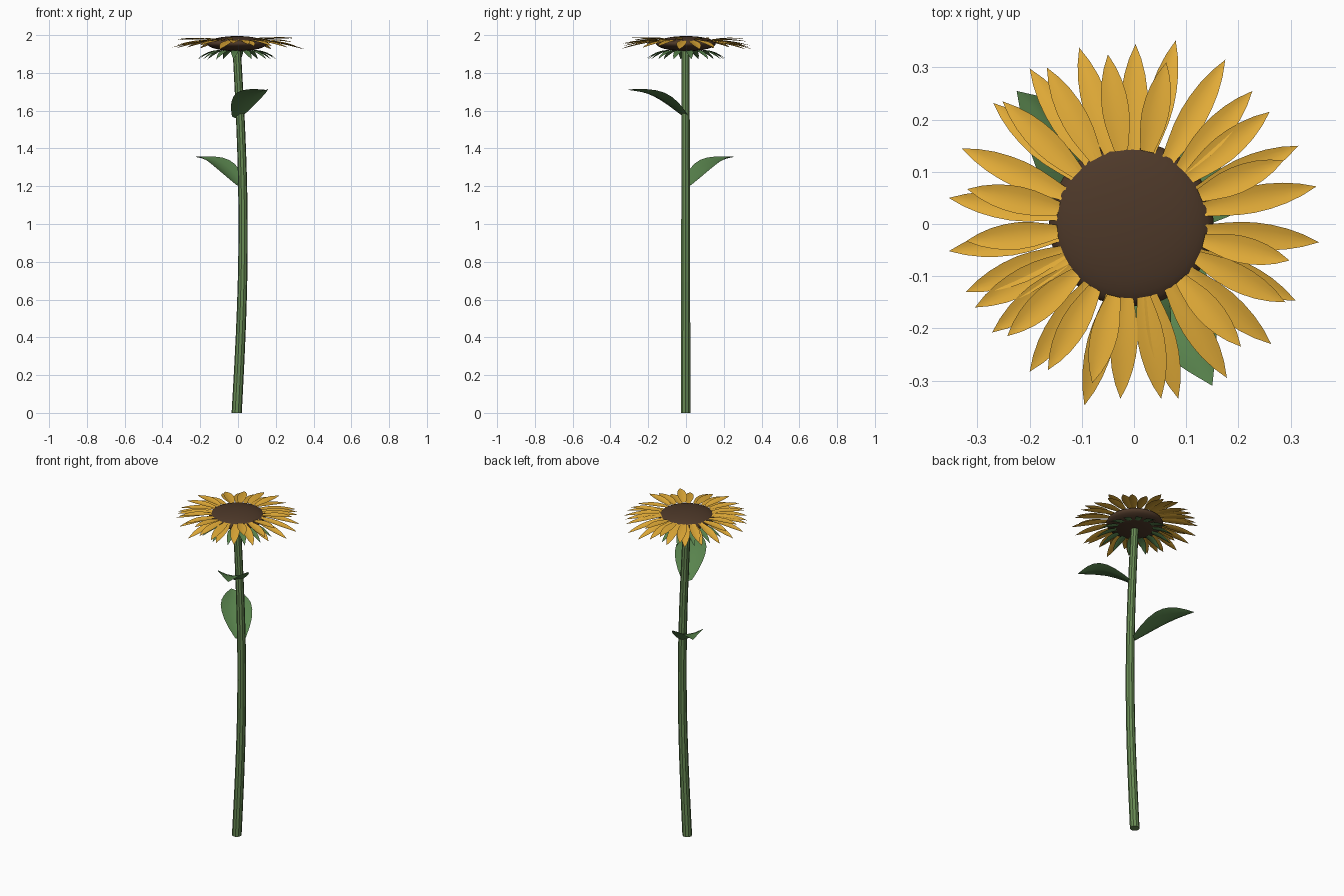
import bpy, bmesh, math
from mathutils import Vector

if "Cube" in bpy.data.objects:
    bpy.data.objects.remove(bpy.data.objects["Cube"])


def material(name, rgb):
    m = bpy.data.materials.new(name)
    m.diffuse_color = (*rgb, 1)
    m.use_nodes = True
    m.node_tree.nodes["Principled BSDF"].inputs["Base Color"].default_value = m.diffuse_color
    return m


GREEN = material("stem_green", (0.14, 0.26, 0.09))
LEAF = material("leaf_green", (0.10, 0.23, 0.075))
YELLOW = material("petal_yellow", (0.78, 0.42, 0.04))
BROWN = material("seed_brown", (0.075, 0.04, 0.022))


def finish(name, bm, mat, smooth=True):
    mesh = bpy.data.meshes.new(name)
    bm.to_mesh(mesh)
    bm.free()
    mesh.materials.append(mat)
    for p in mesh.polygons:
        p.use_smooth = smooth
    obj = bpy.data.objects.new(name, mesh)
    bpy.context.collection.objects.link(obj)
    return obj


def blade(bm, base, tip, widths, arch=0.0, cup=0.2):
    """Pointed strip from base to tip; edges cupped upward, midline arched."""
    base, tip = Vector(base), Vector(tip)
    side = Vector((-(tip.y - base.y), tip.x - base.x, 0)).normalized()
    rows, n = [], len(widths)
    for i, w in enumerate(widths):
        t = i / n
        mid = base.lerp(tip, t)
        mid.z += arch * math.sin(math.pi * t)
        rows.append([bm.verts.new(mid + side * (w * u) + Vector((0, 0, cup * w * u * u)))
                     for u in (-1, -0.5, 0, 0.5, 1)])
    end = bm.verts.new(tip)
    for a, b in zip(rows, rows[1:]):
        for k in range(4):
            bm.faces.new((a[k + 1], a[k], b[k], b[k + 1]))
    for k in range(4):
        bm.faces.new((rows[-1][k + 1], rows[-1][k], end))


CX = -0.005   # head centre in x


# stem: tapered tube with a gentle sideways bow
bm = bmesh.new()
rings, SIDES, STEPS = [], 10, 14
for i in range(STEPS + 1):
    t = i / STEPS
    r = 0.027 - 0.005 * t
    x = -0.007 + 0.034 * math.sin(math.pi * t)
    rings.append([bm.verts.new((x + r * math.cos(math.tau * k / SIDES),
                                -0.002 + r * math.sin(math.tau * k / SIDES), 1.93 * t))
                  for k in range(SIDES)])
for a, b in zip(rings, rings[1:]):
    for k in range(SIDES):
        j = (k + 1) % SIDES
        bm.faces.new((a[k], a[j], b[j], b[k]))
bm.faces.new(rings[0][::-1])
bm.faces.new(rings[-1])
finish("stem", bm, GREEN, False)

# seed disc: flattened sphere
bm = bmesh.new()
bmesh.ops.create_uvsphere(bm, u_segments=32, v_segments=16, radius=1)
for v in bm.verts:
    v.co = Vector((CX + 0.158 * v.co.x, 0.158 * v.co.y, 1.955 + 0.04 * v.co.z))
finish("seed_disc", bm, BROWN)

# petals: tip positions; short ones lift upward, long ones droop
tips = [(.08, .352), (.003, .345), (-.05, .325), (-.105, .338), (-.167, .3), (-.2, .298),
        (-.27, .232), (-.252, .235), (-.33, .145), (-.355, .05), (-.32, .067), (-.355, -.052),
        (-.322, -.033), (-.322, -.13), (-.305, -.16), (-.272, -.208), (-.243, -.215),
        (-.2, -.283), (-.165, -.28), (-.095, -.348), (-.08, -.305), (-.026, -.335),
        (.052, -.335), (.085, -.335), (.178, -.295), (.205, -.235), (.263, -.23),
        (.29, -.15), (.31, -.147), (.355, -.035), (.298, -.07), (.35, .072), (.287, .122),
        (.315, .15), (.26, .215), (.227, .255), (.175, .315), (.062, .31)]
bm = bmesh.new()
for x, y in tips:
    length = math.hypot(x - CX, y)
    lift = max(0, min(1, (0.36 - length) / 0.055))
    d = Vector((x - CX, y, 0)) / length
    base = Vector((CX, 0, 1.970 + 0.006 * lift)) + d * 0.142
    blade(bm, base, (x, y, 1.925 + 0.07 * lift),
          (.013, .019, .024, .026, .0245, .020, .012), arch=0.004)
finish("petals", bm, YELLOW)

# sepals: small green bracts hanging below the head
bm = bmesh.new()
COUNT = 14
for i in range(COUNT):
    a = math.tau * (i + 0.3) / COUNT
    c, s = math.cos(a), math.sin(a)
    blade(bm, (CX + 0.10 * c, 0.10 * s, 1.918), (CX + 0.215 * c, 0.215 * s, 1.872),
          (.014, .02, .018, .011), arch=0.009)
finish("sepals", bm, LEAF)

# leaves: broad cupped blades arching away from the stem
WIDTHS = (.03, .058, .077, .086, .085, .073, .053, .028)
for name, base, tip in (("lower_leaf", (0.01, 0.01, 1.2), (-0.225, 0.255, 1.355)),
                        ("upper_leaf", (-0.005, 0.0, 1.56), (0.15, -0.31, 1.71))):
    bm = bmesh.new()
    blade(bm, base, tip, WIDTHS, arch=0.036, cup=0.3)
    finish(name, bm, LEAF)
